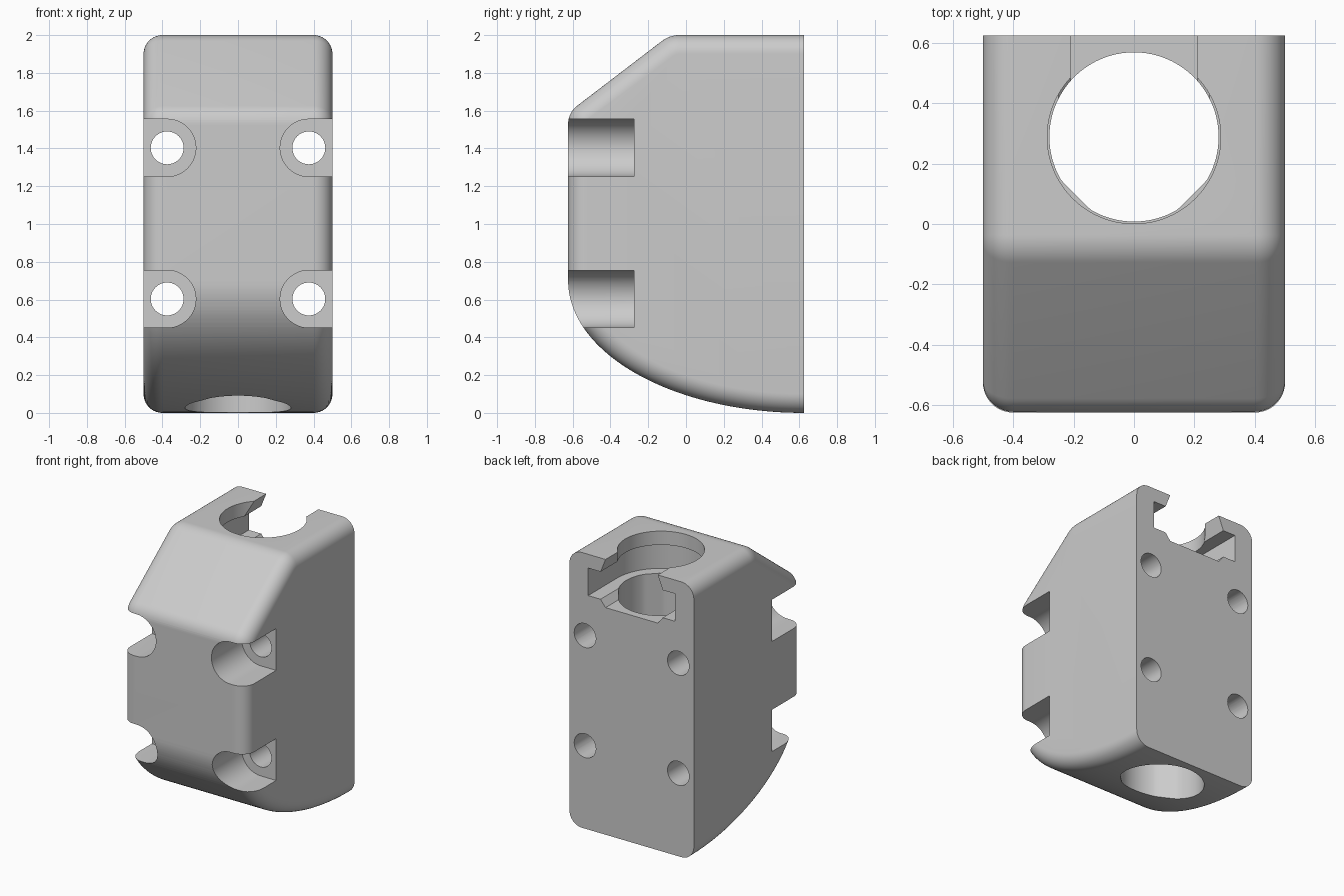
import bpy, bmesh
from math import cos, sin, pi, radians, hypot

cube = bpy.data.objects.get("Cube")
if cube:
    bpy.data.objects.remove(cube, do_unlink=True)

grey = bpy.data.materials.new("plain_grey")
grey.use_nodes = True
grey.diffuse_color = (0.6, 0.6, 0.6, 1)
grey.node_tree.nodes["Principled BSDF"].inputs["Base Color"].default_value = (0.6, 0.6, 0.6, 1)

HALF_WIDTH, BACK, EDGE = 0.5, 0.624, 0.1
BORE_Y = 0.288


def make_object(name, rings):
    """Skin a list of closed rings and cap both ends."""
    bm = bmesh.new()
    rows = [[bm.verts.new(p) for p in ring] for ring in rings]
    for a, b in zip(rows, rows[1:]):
        for i in range(len(a)):
            j = (i + 1) % len(a)
            bm.faces.new((a[i], a[j], b[j], b[i]))
    bm.faces.new(rows[0])
    bm.faces.new(rows[-1])
    bmesh.ops.recalc_face_normals(bm, faces=bm.faces)
    mesh = bpy.data.meshes.new(name)
    bm.to_mesh(mesh)
    bm.free()
    mesh.materials.append(grey)
    obj = bpy.data.objects.new(name, mesh)
    bpy.context.collection.objects.link(obj)
    return obj


def arc(cx, cy, r, start, end, n):
    angles = [radians(start + (end - start) * i / n) for i in range(n + 1)]
    return [(cx + r * cos(a), cy + r * sin(a)) for a in angles]


cutters = []


def cut(name, outline, axis, low, high):
    """Prism cutter along y or z."""
    place = (lambda u, v, w: (u, w, v)) if axis == "y" else (lambda u, v, w: (u, v, w))
    obj = make_object(name, [[place(u, v, w) for u, v in outline] for w in (low, high)])
    obj.hide_render = True
    cutters.append(obj)


# Side profile: (y, z, normal y, normal z), from bottom back round to top back
profile = []
a, b = 2 * BACK, 0.7
for i in range(49):
    t = radians(270 - 90 * i / 48)
    ny, nz = cos(t) / a, sin(t) / b
    length = hypot(ny, nz)
    profile.append((BACK + a * cos(t), b + b * sin(t), ny / length, nz / length))
for cy, cz, r, start, end in ((-BACK + 0.12, 1.53, 0.12, 180, 127.7),
                              (-0.036, 1.85, 0.15, 127.7, 90)):
    for ny, nz in arc(0, 0, 1, start, end, 10):
        profile.append((cy + r * ny, cz + r * nz, ny, nz))
profile.append((BACK, 2, 0, 1))

# Body: profile swept across the width, with rounded side edges
sections = [(HALF_WIDTH - EDGE + EDGE * sin(t), EDGE * (1 - cos(t)))
            for t in (pi / 2 * i / 10 for i in range(11))]
sections = [(-x, d) for x, d in reversed(sections)] + sections
body = make_object("mount_body", [[(x, y - d * ny, z - d * nz) for y, z, ny, nz in profile]
                                  for x, d in sections])

# Bolt holes and their open-sided head recesses
for side in (-1, 1):
    for z in (0.603, 1.403):
        cut("bolt_hole", arc(side * 0.375, z, 0.087, 0, 351, 39), "y", -0.5, 1)
        recess = arc(0.375, z, 0.152, 90, 270, 24) + [(0.7, z - 0.152), (0.7, z + 0.152)]
        cut("bolt_recess", [(side * x, v) for x, v in recess], "y", -1, -0.276)

# Main bore, with two small flats on its front half
bore = []
for x, y in arc(0, 0, 0.28, 0, 357, 119):
    s = min(1, 0.385 / (abs(x) + abs(y))) if y < 0 else 1
    bore.append((x * s, BORE_Y + y * s))
cut("main_bore", bore, "z", -0.2, 1.8)
cut("lip_bore", arc(0, BORE_Y, 0.287, 0, 357, 119), "z", 1.8, 2.2)

# Round-ended pocket under the lip, open at the back
cut("collar_pocket", arc(0, BORE_Y, 0.35, 180, 360, 60) + [(0.35, 0.8), (-0.35, 0.8)],
    "z", 1.7, 1.9)

# Slanted entry channel through lip and pocket floor
right = [(0.21, 1.65), (0.25, 1.7), (0.25, 1.9), (0.17, 2.1)]
cut("entry_channel", right + [(-x, z) for x, z in reversed(right)], "y", BORE_Y, 0.8)

# Apply the cuts and tidy up
for cutter in cutters:
    mod = body.modifiers.new("cut", "BOOLEAN")
    mod.operation, mod.solver, mod.object = "DIFFERENCE", "EXACT", cutter
bpy.context.view_layer.update()
result = bpy.data.meshes.new_from_object(body.evaluated_get(bpy.context.evaluated_depsgraph_get()))
body.modifiers.clear()
body.data = result
for cutter in cutters:
    bpy.data.objects.remove(cutter, do_unlink=True)

bpy.ops.object.select_all(action="DESELECT")
body.select_set(True)
bpy.context.view_layer.objects.active = body
bpy.ops.object.shade_smooth_by_angle(angle=radians(25))
